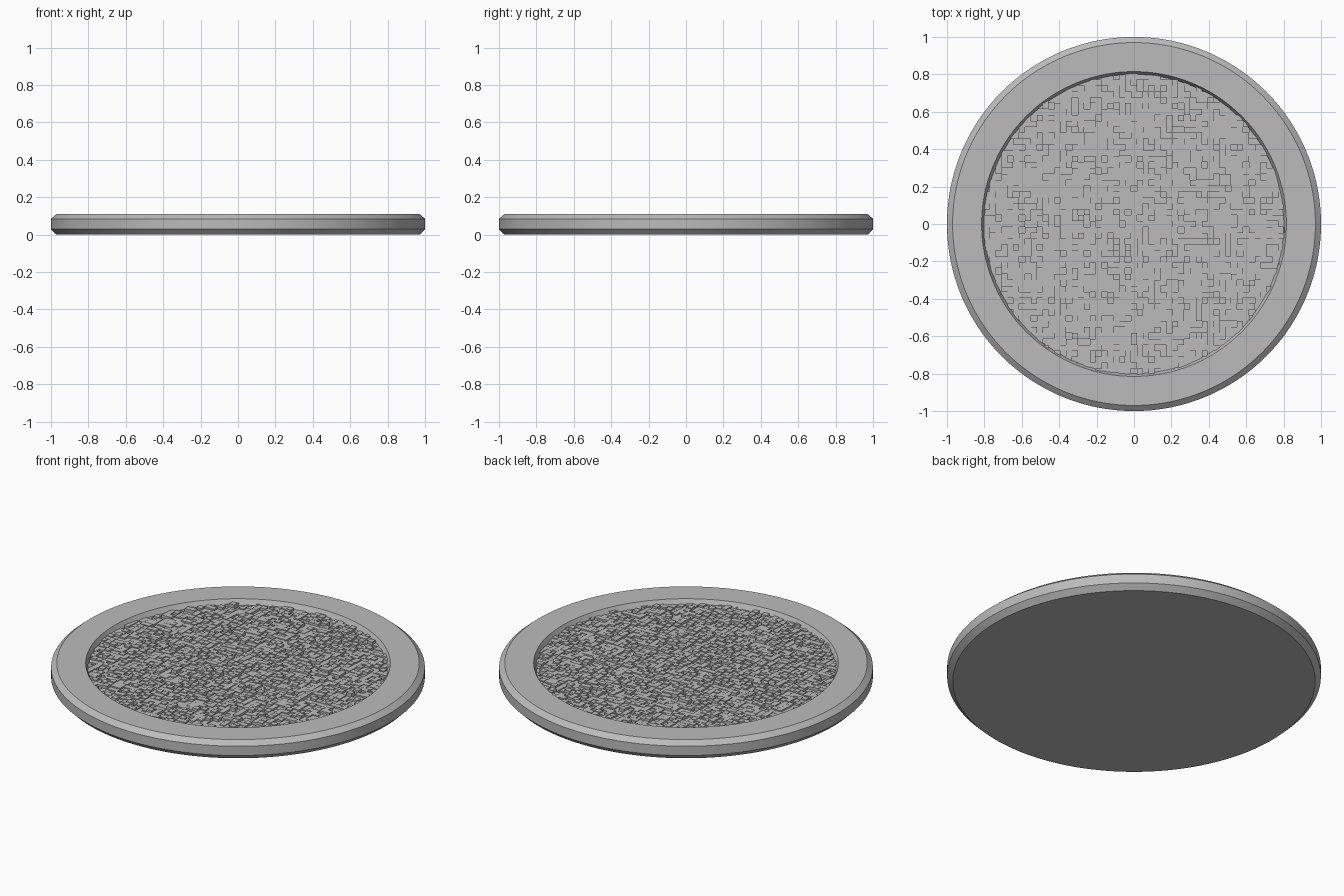
import bpy
import bmesh
import math
import random
from mathutils import Vector, noise

random.seed(7)

if "Cube" in bpy.data.objects:
    bpy.data.objects.remove(bpy.data.objects["Cube"], do_unlink=True)

stone = bpy.data.materials.new("stone_grey")
stone.use_nodes = True
GREY = (0.5, 0.5, 0.5, 1.0)
stone.diffuse_color = GREY
stone.node_tree.nodes["Principled BSDF"].inputs["Base Color"].default_value = GREY


def add_object(name, bm):
    bmesh.ops.recalc_face_normals(bm, faces=bm.faces)
    mesh = bpy.data.meshes.new(name)
    bm.to_mesh(mesh)
    bm.free()
    mesh.materials.append(stone)
    obj = bpy.data.objects.new(name, mesh)
    bpy.context.collection.objects.link(obj)
    return obj


def lathe(bm, profile, segments, roughen):
    """Revolve (radius, height) points, closing the first ring with a cap."""
    rings = []
    for r, z in profile:
        ring = []
        for i in range(segments):
            a = math.tau * i / segments
            p = Vector((r * math.cos(a), r * math.sin(a), z))
            ring.append(bm.verts.new(roughen(p, r)))
        rings.append(ring)
    for low, high in zip(rings, rings[1:]):
        for i in range(segments):
            j = (i + 1) % segments
            bm.faces.new((low[i], low[j], high[j], high[i]))
    bm.faces.new(rings[0])
    bm.faces.new(rings[-1])


# Round base with chamfered edges and a raised, slightly worn rim
RIM_TOP, RIM_IN, RIM_OUT = 0.11, 0.815, 0.97
FLOOR = 0.06
STEPS = 7
profile = [(RIM_OUT, 0), (1, 0.03), (1, 0.085)]
profile += [(RIM_OUT + (RIM_IN - RIM_OUT) * k / STEPS, RIM_TOP) for k in range(STEPS + 1)]
profile += [(0.8, 0.08), (0.8, FLOOR)]


def worn(p, r):
    if p.z == RIM_TOP:
        p.z += 0.003 * noise.noise(p * 14) + 0.0015 * noise.noise(p * 35)
    return p


bm = bmesh.new()
lathe(bm, profile, 192, worn)
base = add_object("base_rim", bm)
for poly in base.data.polygons:
    poly.use_smooth = True
base.data.set_sharp_from_angle(angle=math.radians(22))

# Recessed floor of small square tiles at uneven heights
CELL = 0.0315
COUNT = 26
bm = bmesh.new()
for i in range(-COUNT, COUNT + 1):
    for j in range(-COUNT, COUNT + 1):
        x, y = i * CELL, j * CELL
        if math.hypot(x, y) > 0.82:
            continue
        top = min(0.1, max(0.065, random.gauss(0.083, 0.006)))
        h = CELL / 2
        corners = [(x - h, y - h), (x + h, y - h), (x + h, y + h), (x - h, y + h)]
        low = [bm.verts.new((cx, cy, FLOOR - 0.01)) for cx, cy in corners]
        high = [bm.verts.new((cx, cy, top)) for cx, cy in corners]
        bm.faces.new(high)
        for k in range(4):
            n = (k + 1) % 4
            bm.faces.new((low[k], low[n], high[n], high[k]))
# Open-bottomed tiles sit in the base, so orient them from their tops
add_tiles = add_object("floor_tiles", bm)
for poly in add_tiles.data.polygons:
    if poly.normal.z < -0.5:
        poly.flip()
